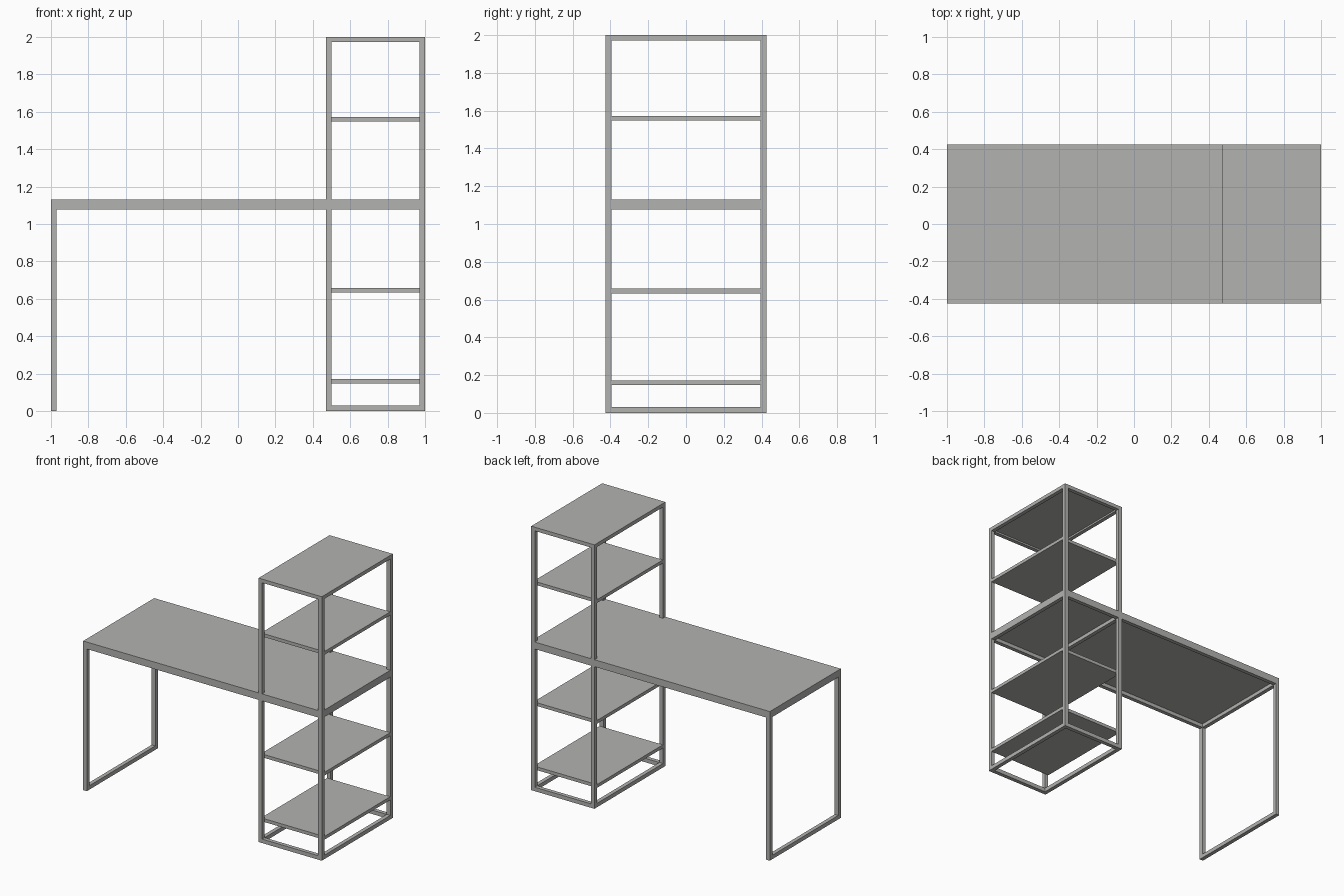
import bpy

cube = bpy.data.objects.get("Cube")
if cube:
    bpy.data.objects.remove(cube, do_unlink=True)

# Single painted finish
grey = bpy.data.materials.new("warm_grey")
grey.use_nodes = True
grey.diffuse_color = (0.45, 0.45, 0.44, 1)
grey.node_tree.nodes["Principled BSDF"].inputs["Base Color"].default_value = grey.diffuse_color

T = 0.03            # tube thickness
D = 0.425           # half depth
LEFT, MID, RIGHT = -1.0, 0.47, 1.0
DESK_TOP, DESK_MID, DESK_LOW = 1.13, 1.105, 1.077


def box(name, x, y, z):
    """Box from (min, max) pairs on each axis."""
    bpy.ops.mesh.primitive_cube_add(size=1, location=[sum(p) / 2 for p in (x, y, z)])
    ob = bpy.context.object
    ob.name = name
    ob.scale = [p[1] - p[0] for p in (x, y, z)]
    bpy.ops.object.transform_apply(location=False, rotation=False, scale=True)
    ob.data.materials.append(grey)


def side_rail(name, x, z):
    box(name, (x, x + T), (T - D, D - T), z)


def ring(name, x0, x1, z):
    """Rectangular frame of tubes around the full depth."""
    for label, y in (("front", -D), ("back", D - T)):
        box(f"{name}_{label}_rail", (x0 + T, x1 - T), (y, y + T), z)
    side_rail(name + "_right_rail", x0, z)
    side_rail(name + "_left_rail", x1 - T, z)


# Tower posts and desk legs
for label, y in (("front", -D), ("back", D - T)):
    box(f"tower_{label}_inner_post", (MID, MID + T), (y, y + T), (0, 1.985))
    box(f"tower_{label}_outer_post", (RIGHT - T, RIGHT), (y, y + T), (0, 1.985))
    box(f"desk_{label}_leg", (LEFT, LEFT + T), (y, y + T), (0, DESK_MID))

# Tubular frames
side_rail("desk_foot_rail", LEFT, (0, T))
ring("tower_base", MID, RIGHT, (0, T))
ring("tower_top", MID, RIGHT, (1.972, 1.985))
ring("tower_desk", MID, RIGHT, (DESK_LOW, DESK_MID))
ring("desk", LEFT, MID + T, (DESK_LOW, DESK_MID))

# Worktop and the tower's cap
box("worktop", (LEFT, RIGHT), (-D, D), (DESK_MID, DESK_TOP))
box("tower_cap", (MID, RIGHT), (-D, D), (1.985, 2))

# Shelves held between the front and back posts
for name, top in (("bottom", 0.172), ("lower", 0.658), ("upper", 1.573)):
    box(name + "_shelf", (MID, RIGHT), (T - D, D - T), (top - 0.025, top))
